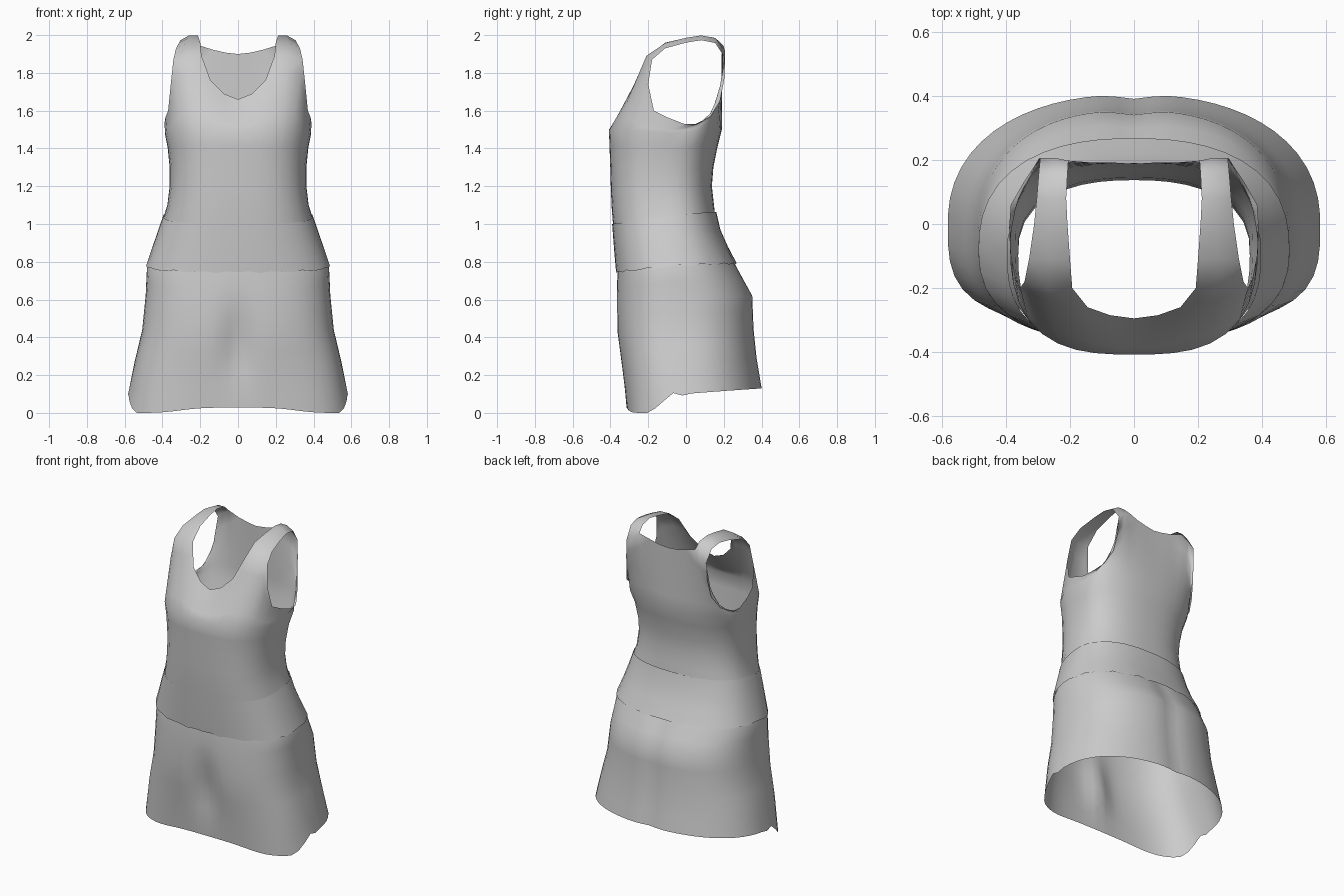
import bpy, bmesh, math
from mathutils import Vector

if "Cube" in bpy.data.objects:
    bpy.data.objects.remove(bpy.data.objects["Cube"])


def half_ring(spec, count):
    """Half of a superellipse, centre front to centre back, evenly spaced.
    spec = (z front, z side, z back, half width, y front, y back,
            y of widest point, front exponent, back exponent)"""
    zf, zs, zb, w, yf, yb, yc, nf, nb = spec
    dense = []
    for i in range(401):
        a = math.pi * i / 400
        front = a < math.pi / 2
        n = nf if front else nb
        c = abs(math.cos(a)) ** (2 / n)
        x = w * max(0, math.sin(a)) ** (2 / n)
        y = yc + c * ((yf if front else yb) - yc)
        z = zs + ((zf if front else zb) - zs) * c ** 0.9
        dense.append(Vector((0 if i in (0, 400) else x, y, z)))
    dist = [0]
    for p, q in zip(dense, dense[1:]):
        dist.append(dist[-1] + (q - p).length)
    out, k = [], 0
    for j in range(count):
        target = dist[-1] * j / (count - 1)
        while k < 399 and dist[k + 1] < target:
            k += 1
        t = (target - dist[k]) / max(1e-9, dist[k + 1] - dist[k])
        out.append(dense[k].lerp(dense[k + 1], min(1, t)))
    return out


def blend(a, b, steps):
    return [[p.lerp(q, s / steps) for p, q in zip(a, b)] for s in range(1, steps + 1)]


def build(name, grids):
    """Skin each grid of points, weld, and mirror across x."""
    bm = bmesh.new()
    for rows in grids:
        vs = [[bm.verts.new(p) for p in r] for r in rows]
        for r, s in zip(vs, vs[1:]):
            for j in range(len(r) - 1):
                bm.faces.new((r[j], r[j + 1], s[j + 1], s[j]))
    bmesh.ops.remove_doubles(bm, verts=bm.verts, dist=1e-4)
    dup = bmesh.ops.duplicate(bm, geom=bm.verts[:] + bm.edges[:] + bm.faces[:])["geom"]
    for v in dup:
        if isinstance(v, bmesh.types.BMVert):
            v.co.x *= -1
    bmesh.ops.reverse_faces(bm, faces=[f for f in dup if isinstance(f, bmesh.types.BMFace)])
    bmesh.ops.remove_doubles(bm, verts=bm.verts, dist=1e-4)
    bmesh.ops.recalc_face_normals(bm, faces=bm.faces)
    me = bpy.data.meshes.new(name)
    bm.to_mesh(me)
    bm.free()
    for p in me.polygons:
        p.use_smooth = True
    ob = bpy.data.objects.new(name, me)
    bpy.context.collection.objects.link(ob)
    return ob


# Bodice: rings up to the bust, then a loft to the neck and armhole rim
bodice_specs = [
    (0.98, 1.025, 1.04, 0.398, -0.385, 0.155, -0.09, 2.7, 2.4),
    (1.08, 1.10, 1.11, 0.374, -0.393, 0.147, -0.09, 2.8, 2.4),
    (1.19, 1.20, 1.20, 0.362, -0.398, 0.137, -0.09, 2.8, 2.4),
    (1.30, 1.30, 1.30, 0.362, -0.401, 0.145, -0.08, 2.8, 2.4),
    (1.41, 1.40, 1.41, 0.372, -0.405, 0.167, -0.06, 2.8, 2.4),
    (1.50, 1.48, 1.50, 0.388, -0.408, 0.190, -0.03, 2.9, 2.5)]
rim = [Vector(p) for p in [
    (0, -0.295, 1.66), (0.075, -0.285, 1.69), (0.145, -0.26, 1.76),         # front neck
    (0.193, -0.20, 1.89), (0.265, -0.21, 1.89), (0.342, -0.18, 1.87),       # front strap
    (0.356, -0.20, 1.74), (0.37, -0.17, 1.60), (0.384, -0.10, 1.565),       # armhole
    (0.390, -0.01, 1.53), (0.385, 0.06, 1.53), (0.345, 0.13, 1.57),
    (0.312, 0.18, 1.65), (0.298, 0.203, 1.77),
    (0.293, 0.207, 1.88), (0.25, 0.207, 1.915), (0.205, 0.198, 1.945),      # back strap
    (0.13, 0.192, 1.922), (0.065, 0.192, 1.907), (0, 0.188, 1.90)]]         # back neck
rows = [half_ring(s, 20) for s in bodice_specs]
rows += blend(rows[-1], rim, 5)

# Shoulder strap carried over from the front rim to the back rim
strap = [[rim[3], rim[4], rim[5]]]
for y, xi, zi, xo, zo in [(-0.11, 0.200, 1.96, 0.328, 1.93), (0, 0.208, 1.985, 0.312, 1.96),
                          (0.08, 0.212, 1.998, 0.304, 1.973), (0.155, 0.208, 1.985, 0.298, 1.958)]:
    a, b = Vector((xi, y, zi)), Vector((xo, y, zo))
    strap.append([a, (a + b) / 2 + Vector((0, 0, 0.013)), b])
strap.append([rim[16], rim[15], rim[14]])
build("bodice", [rows, strap])

# Waistband
band_specs = [
    (1.000, 1.045, 1.065, 0.396, -0.391, 0.160, -0.09, 2.7, 2.4),
    (0.92, 0.96, 0.97, 0.425, -0.385, 0.182, -0.09, 2.6, 2.4),
    (0.83, 0.87, 0.88, 0.456, -0.378, 0.222, -0.09, 2.5, 2.4),
    (0.745, 0.78, 0.79, 0.486, -0.370, 0.268, -0.08, 2.5, 2.4)]
band = [half_ring(s, 24) for s in band_specs]
for j, p in enumerate(band[-1]):
    p.z += 0.005 * math.sin(j * 2.3)
build("waistband", [band])

# Skirt with a soft front fold and a hem that dips at the front
skirt_specs = [
    (0.80, 0.83, 0.83, 0.460, -0.358, 0.238, -0.08, 2.5, 2.4),
    (0.73, 0.77, 0.78, 0.482, -0.364, 0.267, -0.08, 2.5, 2.4),
    (0.60, 0.62, 0.62, 0.489, -0.370, 0.355, -0.06, 2.6, 2.4),
    (0.42, 0.44, 0.44, 0.507, -0.367, 0.362, -0.04, 2.7, 2.4),
    (0.22, 0.27, 0.29, 0.548, -0.338, 0.378, -0.02, 3.0, 2.3),
    (0.00, 0.10, 0.13, 0.582, -0.315, 0.405, 0.00, 3.3, 2.25)]
rings = [half_ring(s, 32) for s in skirt_specs]
for p in rings[-1]:
    if p.y < -0.02:
        p.z = 0.105 * min(1, max(0, (p.y + 0.19) / 0.12))
skirt = [rings[0]]
for a, b in zip(rings, rings[1:]):
    skirt += blend(a, b, 2)
for row in skirt:
    for p in row:
        if p.y < -0.1:
            p.y += 0.045 * math.exp(-(p.x / 0.08) ** 2 - ((p.z - 0.36) / 0.18) ** 2)
            if p.z < 0.15:
                p.z += 0.028 * math.exp(-(p.x / 0.33) ** 4)
        elif p.y > 0.1:
            p.y -= 0.014 * math.exp(-(p.x / 0.06) ** 2)
build("skirt", [skirt])
